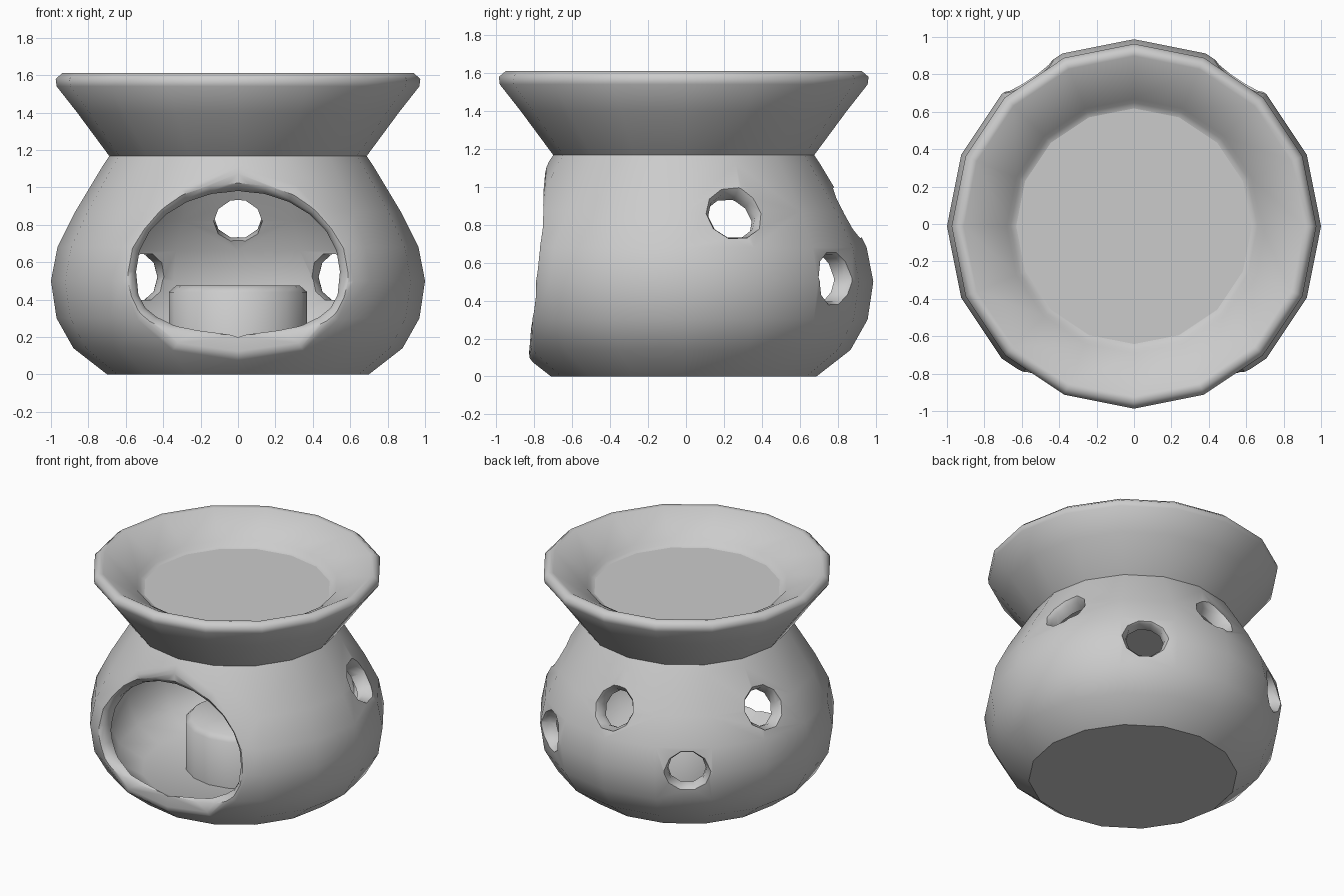
import bpy, bmesh, math
from mathutils import Vector, Matrix

if "Cube" in bpy.data.objects:
    bpy.data.objects.remove(bpy.data.objects["Cube"])

CY = -0.012  # common axis of the turned parts

clay = bpy.data.materials.new("pale_clay")
clay.diffuse_color = (0.6, 0.6, 0.6, 1)
clay.use_nodes = True
clay.node_tree.nodes["Principled BSDF"].inputs["Base Color"].default_value = clay.diffuse_color


def skin(name, rings):
    """Join rings of points into a closed solid."""
    bm = bmesh.new()
    rings = [[bm.verts.new(p) for p in ring] for ring in rings]
    n = len(rings[0])
    for a, b in zip(rings, rings[1:]):
        for i in range(n):
            j = (i + 1) % n
            bm.faces.new((a[i], a[j], b[j], b[i]))
    bm.faces.new(rings[0][::-1])
    bm.faces.new(rings[-1])
    bmesh.ops.recalc_face_normals(bm, faces=bm.faces)
    me = bpy.data.meshes.new(name)
    bm.to_mesh(me)
    bm.free()
    me.materials.append(clay)
    ob = bpy.data.objects.new(name, me)
    bpy.context.collection.objects.link(ob)
    return ob


def lathe(name, profile, sides=16, y=CY):
    """Turn an (r, z) profile around the z axis."""
    turn = [2 * math.pi * i / sides for i in range(sides)]
    return skin(name, [[(r * math.cos(t), y + r * math.sin(t), z) for t in turn]
                       for r, z in profile])


def smooth(ob, angle):
    bpy.ops.object.select_all(action='DESELECT')
    ob.select_set(True)
    bpy.context.view_layer.objects.active = ob
    bpy.ops.object.shade_smooth_by_angle(angle=math.radians(angle))


def subtract(ob, cutter):
    cut = ob.modifiers.new("cut", 'BOOLEAN')
    cut.operation = 'DIFFERENCE'
    cut.solver = 'EXACT'
    cut.object = cutter
    bpy.context.view_layer.update()
    dg = bpy.context.evaluated_depsgraph_get()
    me = bpy.data.meshes.new_from_object(ob.evaluated_get(dg))
    ob.modifiers.clear()
    ob.data = me
    bpy.data.objects.remove(cutter)


def front_y(z):
    """Leaning front plane of the pot."""
    return -0.825 + (z - 0.18) * 0.092


# Rounded pot with a flat leaning front, its outline softened
body = lathe("body", [(0.70, 0), (0.88, 0.14), (0.97, 0.30), (1.0, 0.50),
                      (0.965, 0.68), (0.87, 0.87), (0.72, 1.12), (0.68, 1.18)])
bm = bmesh.new()
bm.from_mesh(body.data)
plane_no = Vector((0, -1, 0.092)).normalized()
cut = bmesh.ops.bisect_plane(bm, geom=bm.verts[:] + bm.edges[:] + bm.faces[:],
                             plane_co=(0, front_y(0.18), 0.18), plane_no=plane_no,
                             clear_outer=True)
rim = [e for e in cut["geom_cut"] if isinstance(e, bmesh.types.BMEdge)]
bmesh.ops.holes_fill(bm, edges=rim, sides=0)
bmesh.ops.remove_doubles(bm, verts=bm.verts, dist=0.03)
bmesh.ops.recalc_face_normals(bm, faces=bm.faces)
front = max(bm.faces, key=lambda f: f.normal.dot(plane_no) > 0.999)
bmesh.ops.bevel(bm, geom=list(front.edges), offset=0.03, segments=2,
                profile=0.5, affect='EDGES', clamp_overlap=True)
bm.to_mesh(body.data)
bm.free()

# Hollow inside
subtract(body, lathe("cavity_cutter", [(0.64, 0.10), (0.81, 0.20), (0.88, 0.33), (0.90, 0.50),
                                       (0.865, 0.66), (0.78, 0.82), (0.63, 1.07)]))

# Wide front opening with a flared lip, flatter at the bottom than at the top
def opening(depth, scale, n=24):
    ring = []
    for i in range(n):
        t = 2 * math.pi * i / n
        c, s = math.cos(t), math.sin(t)
        p, h = (1.0, 0.43) if s >= 0 else (0.67, 0.31)
        x = scale * 0.545 * math.copysign(abs(c) ** p, c)
        z = 0.55 + scale * h * math.copysign(abs(s) ** p, s)
        ring.append((x, front_y(z) + depth, z))
    return ring


subtract(body, skin("opening_cutter", [opening(d, s) for d, s in (
    (0.40, 1.0), (0.06, 1.0), (0.025, 1.03), (0.0, 1.10), (-0.03, 1.22), (-0.3, 1.22))]))

# Vent holes: high and low alternating around the back
for angle, z, r, tilt in [(18, 0.86, 0.85, 25), (55, 0.52, 0.97, 0), (90, 0.86, 0.85, 25),
                          (125, 0.52, 0.97, 0), (162, 0.86, 0.85, 25)]:
    cutter = lathe("vent_cutter", [(0.13, -0.25), (0.13, -0.035),
                                   (0.16, 0.01), (0.16, 0.15)], 10, 0)
    a, t = math.radians(angle), math.radians(tilt)
    d = Vector((math.cos(a) * math.cos(t), math.sin(a) * math.cos(t), math.sin(t)))
    pos = Vector((r * math.cos(a), CY + r * math.sin(a), z))
    cutter.matrix_world = Matrix.Translation(pos) @ d.to_track_quat('Z', 'Y').to_matrix().to_4x4()
    subtract(body, cutter)
smooth(body, 45)
for f in body.data.polygons:  # crisp flat base
    if f.normal.z < -0.99 and f.center.z < 0.01:
        f.use_smooth = False

# Flared dish with a shallow sunken floor
dish = lathe("dish", [(0.66, 1.15), (0.69, 1.17), (0.86, 1.40), (0.97, 1.54),
                      (0.975, 1.58), (0.94, 1.61), (0.91, 1.605), (0.68, 1.47),
                      (0.66, 1.44), (0.63, 1.43)])
smooth(dish, 75)
for f in dish.data.polygons:  # flat floor
    if len(f.vertices) > 4:
        f.use_smooth = False

# Candle on the pot floor
candle = lathe("candle", [(0.37, 0.09), (0.37, 0.44), (0.33, 0.475)], 16, 0.03)
smooth(candle, 50)
